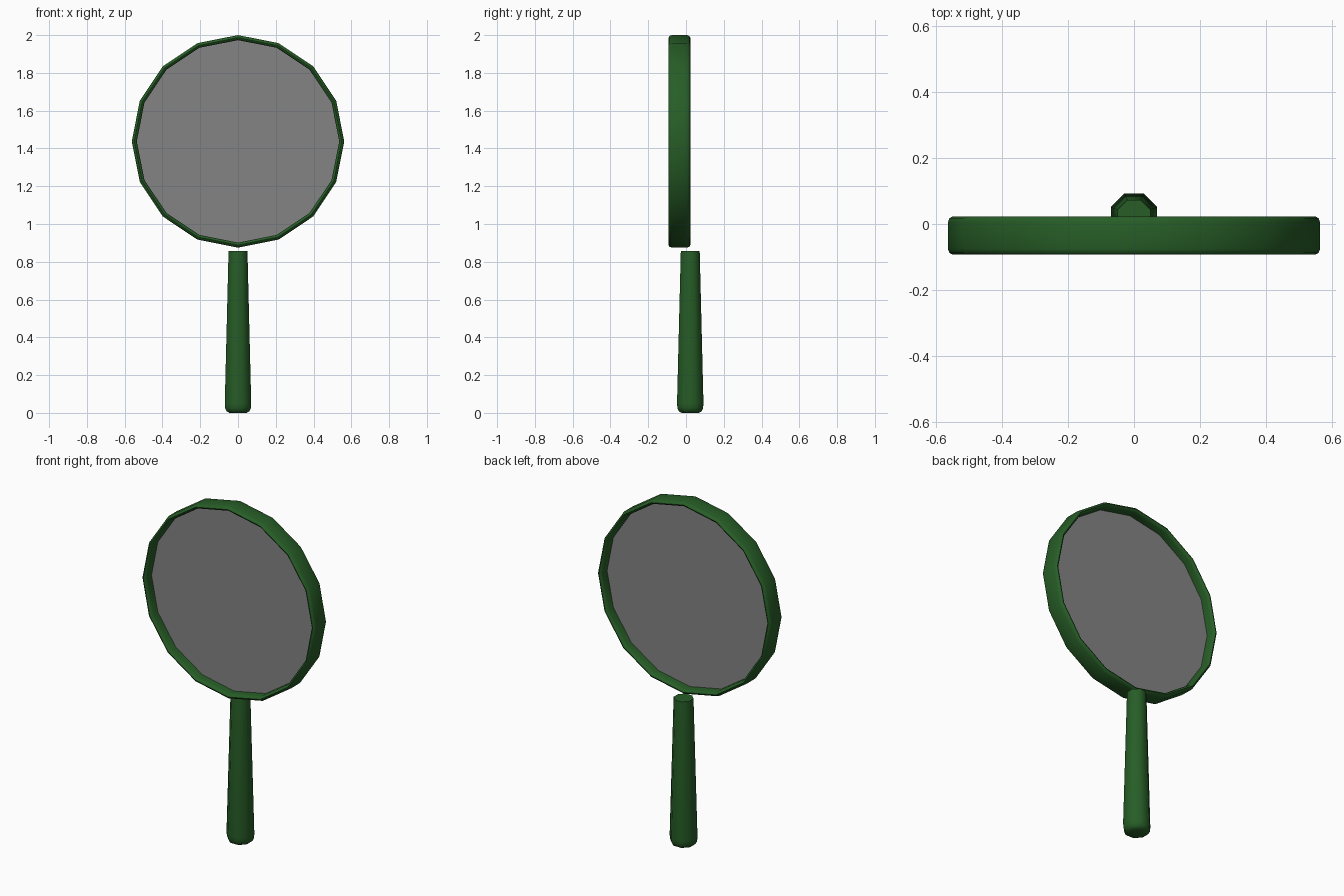
import bpy, bmesh, math

if "Cube" in bpy.data.objects:
    bpy.data.objects.remove(bpy.data.objects["Cube"])

def material(name, rgba):
    m = bpy.data.materials.new(name)
    m.diffuse_color = rgba
    m.use_nodes = True
    m.node_tree.nodes["Principled BSDF"].inputs["Base Color"].default_value = m.diffuse_color
    return m

green = material("dark green", (0.02, 0.11, 0.02, 1.0))
grey = material("grey glass", (0.23, 0.23, 0.23, 0.7))

def make(name, bm, mat, smooth=None):
    bmesh.ops.recalc_face_normals(bm, faces=bm.faces)
    me = bpy.data.meshes.new(name)
    bm.to_mesh(me)
    bm.free()
    me.materials.append(mat)
    ob = bpy.data.objects.new(name, me)
    bpy.context.collection.objects.link(ob)
    if smooth:
        bpy.ops.object.select_all(action='DESELECT')
        bpy.context.view_layer.objects.active = ob
        ob.select_set(True)
        bpy.ops.object.shade_smooth_by_angle(angle=math.radians(smooth))
    return ob

def bridge(bm, a, b):
    n = len(a)
    for i in range(n):
        bm.faces.new((a[i], a[(i + 1) % n], b[(i + 1) % n], b[i]))

SIDES, CZ = 16, 1.4375
Y0, Y1 = -0.0925, 0.0225

def circle(bm, r, y):
    return [bm.verts.new((r * math.sin(2 * math.pi * i / SIDES), y,
                          CZ + r * math.cos(2 * math.pi * i / SIDES)))
            for i in range(SIDES)]

# Lens frame: 16-sided ring with a rounded cross-section
bm = bmesh.new()
section = [(0.5625, Y0 + 0.017), (0.558, Y0 + 0.005), (0.549, Y0),
           (0.541, Y0 + 0.004), (0.536, Y0 + 0.017),
           (0.536, Y1 - 0.017), (0.541, Y1 - 0.004), (0.549, Y1),
           (0.558, Y1 - 0.005), (0.5625, Y1 - 0.017)]
rings = [circle(bm, r, y) for r, y in section]
for k in range(len(rings)):
    bridge(bm, rings[k], rings[(k + 1) % len(rings)])
make("lens_frame", bm, green, 50)

# Glass: a single thin pane halfway through the frame
bm = bmesh.new()
bm.faces.new(circle(bm, 0.538, (Y0 + Y1) / 2))
make("glass", bm, grey)

# Handle: tapered eight-sided grip with a rounded foot
bm = bmesh.new()
profile = [(0.045, 0.0), (0.060, 0.008), (0.068, 0.025), (0.07, 0.05), (0.05, 0.858)]
rings = []
for r, z in profile:
    ring = []
    for i in range(8):
        a = math.radians(22.5 + 45 * i)
        R = r / math.cos(math.radians(22.5))
        ring.append(bm.verts.new((R * math.cos(a), 0.0225 + R * math.sin(a), z)))
    rings.append(ring)
for a, b in zip(rings, rings[1:]):
    bridge(bm, a, b)
bm.faces.new(rings[0])
bm.faces.new(rings[-1])
make("handle", bm, green, 50)
